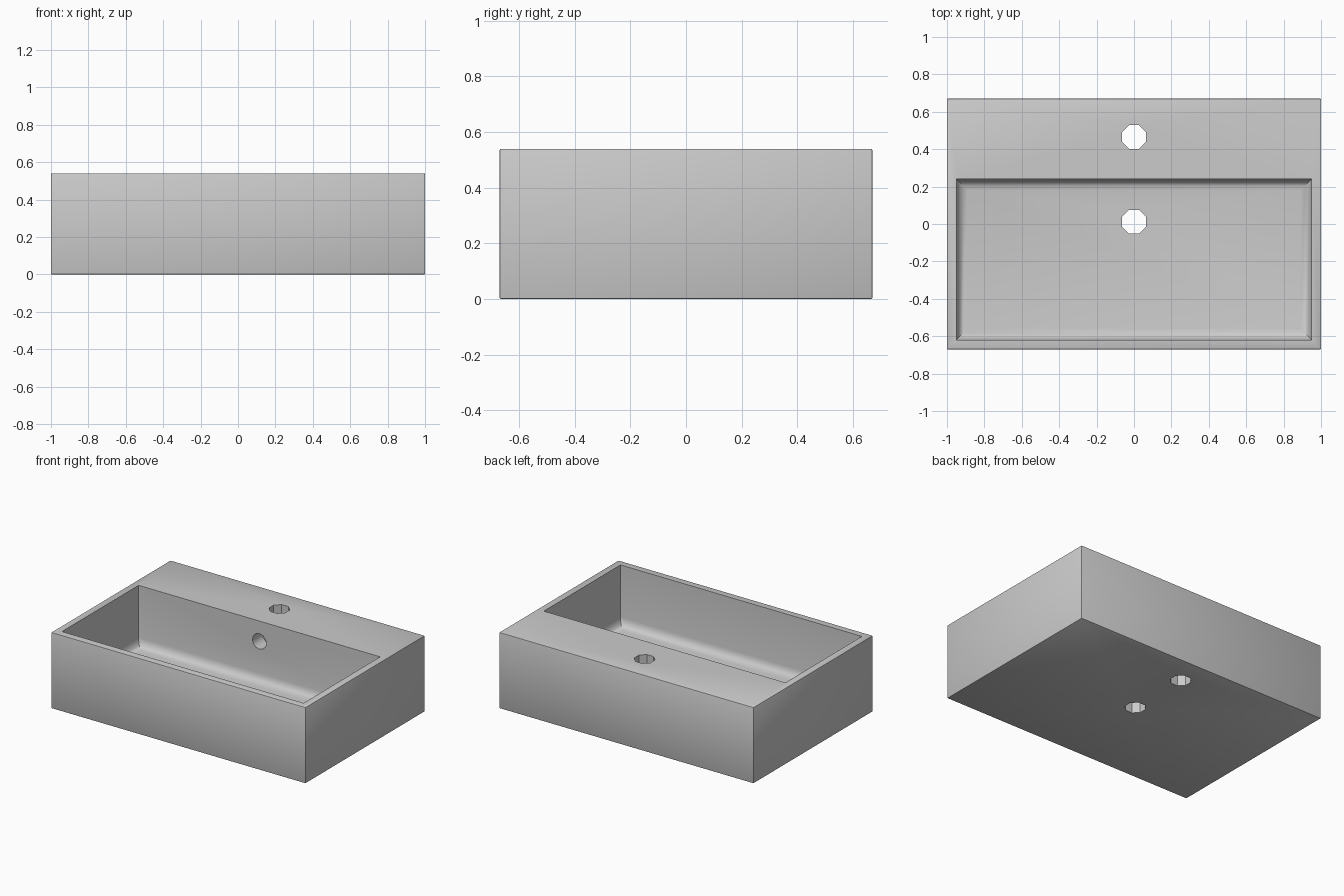
import bpy, bmesh, math

if "Cube" in bpy.data.objects:
    bpy.data.objects.remove(bpy.data.objects["Cube"])

def box(name, lo, hi):
    bm = bmesh.new()
    bmesh.ops.create_cube(bm, size=1)
    for v in bm.verts:
        v.co = [(a + b) / 2 + c * (b - a) for a, b, c in zip(lo, hi, v.co)]
    return bm

def bevel(bm, edges, width, segments):
    bmesh.ops.bevel(bm, geom=edges, offset=width, segments=segments,
                    profile=0.5, affect='EDGES')

def to_object(bm, name):
    bmesh.ops.recalc_face_normals(bm, faces=bm.faces)
    me = bpy.data.meshes.new(name)
    bm.to_mesh(me)
    bm.free()
    ob = bpy.data.objects.new(name, me)
    bpy.context.collection.objects.link(ob)
    return ob

def hole(name, loc, radius, depth, sides, rot):
    bpy.ops.mesh.primitive_cylinder_add(vertices=sides, radius=radius, depth=depth,
                                        location=loc, rotation=rot)
    ob = bpy.context.object
    ob.name = name
    return ob

# outer block of the basin, edges barely softened
bm = box("basin", (-1, -0.67, 0), (1, 0.67, 0.54))
bevel(bm, bm.edges[:], 0.005, 2)
basin = to_object(bm, "basin")

# bowl cavity: straight walls with a rounded floor edge
bm = box("bowl_cutter", (-0.95, -0.62, 0.11), (0.95, 0.24, 0.7))
bevel(bm, [e for e in bm.edges if all(v.co.z < 0.2 for v in e.verts)], 0.06, 4)
cutters = [to_object(bm, "bowl_cutter")]

# tap hole, drain hole and overflow hole
turn = (0, 0, math.pi / 8)
cutters += [
    hole("tap_cutter", (0, 0.465, 0.3), 0.069, 1, 8, turn),
    hole("drain_cutter", (0, 0.012, 0.1), 0.069, 0.4, 8, turn),
    hole("overflow_cutter", (0, 0.25, 0.395), 0.055, 0.2, 12, (math.pi / 2, 0, 0)),
]

bpy.ops.object.select_all(action='DESELECT')
bpy.context.view_layer.objects.active = basin
basin.select_set(True)
for c in cutters:
    m = basin.modifiers.new(c.name, 'BOOLEAN')
    m.object = c
    m.operation = 'DIFFERENCE'
    m.solver = 'EXACT'
    bpy.ops.object.modifier_apply(modifier=m.name)
for c in cutters:
    bpy.data.objects.remove(c)

bpy.ops.object.shade_smooth_by_angle(angle=math.radians(35))
